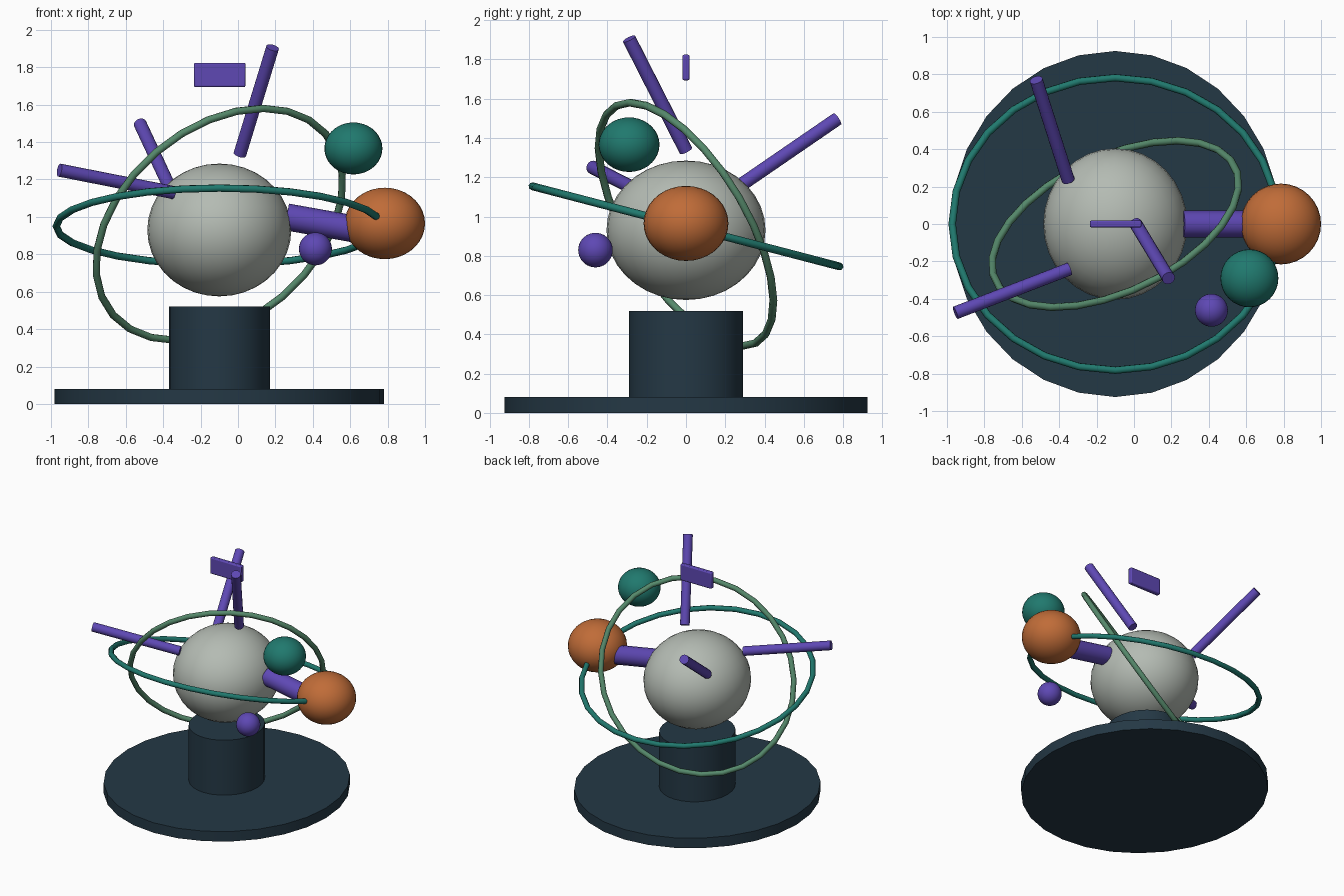
import bpy
import math
from mathutils import Vector

if "Cube" in bpy.data.objects:
    bpy.data.objects.remove(bpy.data.objects["Cube"])


def material(name, hex_code):
    def linear(c):
        return c / 12.92 if c <= 0.04045 else ((c + 0.055) / 1.055) ** 2.4
    rgb = [linear(int(hex_code[i:i + 2], 16) / 255) for i in (0, 2, 4)]
    mat = bpy.data.materials.new(name)
    mat.diffuse_color = (*rgb, 1)
    mat.use_nodes = True
    mat.node_tree.nodes["Principled BSDF"].inputs["Base Color"].default_value = mat.diffuse_color
    return mat


NAVY = material("dark navy", "243845")
GREY = material("pale grey", "B4BBB3")
ORANGE = material("burnt orange", "C06C38")
TEAL = material("teal", "20796E")
GREEN = material("sage green", "568A6C")
PURPLE = material("violet", "5E48B4")


def finish(name, mat, angle=40):
    ob = bpy.context.object
    ob.name = name
    ob.data.materials.append(mat)
    bpy.ops.object.transform_apply(location=False, rotation=False, scale=True)
    bpy.ops.object.shade_smooth_by_angle(angle=math.radians(angle))
    return ob


def ball(name, centre, radii, mat):
    bpy.ops.mesh.primitive_uv_sphere_add(segments=32, ring_count=18, radius=1, location=centre)
    bpy.context.object.scale = radii
    return finish(name, mat)


def drum(name, z0, z1, rx, ry, mat):
    bpy.ops.mesh.primitive_cylinder_add(vertices=28, radius=1, depth=z1 - z0,
                                        location=(-0.1, 0, (z0 + z1) / 2))
    bpy.context.object.scale = (rx, ry, 1)
    return finish(name, mat)


def rod(name, start, end, radius, mat):
    a, b = Vector(start), Vector(end)
    bpy.ops.mesh.primitive_cylinder_add(vertices=16, radius=radius, depth=(b - a).length,
                                        location=(a + b) / 2)
    bpy.context.object.rotation_euler = (b - a).to_track_quat('Z', 'Y').to_euler()
    return finish(name, mat)


def ring(name, centre, axis_a, axis_b, tube, mat, count=28, sides=8):
    """Tube swept round the ellipse centre + axis_a cos t + axis_b sin t."""
    c, a, b = Vector(centre), Vector(axis_a), Vector(axis_b)
    normal = a.cross(b).normalized()
    verts, faces = [], []
    for i in range(count):
        t = math.tau * i / count
        tangent = (b * math.cos(t) - a * math.sin(t)).normalized()
        outward = tangent.cross(normal)
        for j in range(sides):
            u = math.tau * j / sides
            verts.append(c + a * math.cos(t) + b * math.sin(t)
                         + tube * (outward * math.cos(u) + normal * math.sin(u)))
            i2, j2 = (i + 1) % count, (j + 1) % sides
            faces.append((i * sides + j, i2 * sides + j, i2 * sides + j2, i * sides + j2))
    mesh = bpy.data.meshes.new(name)
    mesh.from_pydata(verts, [], faces)
    ob = bpy.data.objects.new(name, mesh)
    bpy.context.collection.objects.link(ob)
    bpy.ops.object.select_all(action='DESELECT')
    bpy.context.view_layer.objects.active = ob
    ob.select_set(True)
    return finish(name, mat, 60)


# Stand
drum("base_disc", 0, 0.08, 0.88, 0.925, NAVY)
drum("column", 0.08, 0.52, 0.27, 0.29, NAVY)

# Balls
ball("core_sphere", (-0.1, 0, 0.93), (0.385, 0.405, 0.355), GREY)
ball("orange_sphere", (0.785, 0, 0.965), (0.215, 0.216, 0.191), ORANGE)
ball("teal_sphere", (0.617, -0.29, 1.366), (0.155, 0.155, 0.139), TEAL)
ball("violet_sphere", (0.414, -0.461, 0.829), (0.088, 0.088, 0.088), PURPLE)

# Orbit rings
ring("teal_ring", (-0.1, 0, 0.95), (0.872, 0, 0), (0, 0.782, -0.204), 0.02, TEAL)
ring("green_ring", (-0.1, 0, 0.96), (0.234, -0.285, 0.62), (0.617, 0.342, 0), 0.02, GREEN)

# Rods round the core
rod("left_rod", (-0.345, -0.24, 1.13), (-0.955, -0.475, 1.25), 0.035, PURPLE)
rod("back_rod", (-0.352, 0.235, 1.13), (-0.523, 0.77, 1.497), 0.035, PURPLE)
rod("top_rod", (0.01, 0, 1.335), (0.185, -0.29, 1.905), 0.035, PURPLE)
rod("side_arm", (0.26, 0, 1.0), (0.68, 0, 0.925), 0.072, PURPLE)

# Floating plate with softened corners
bpy.ops.mesh.primitive_cube_add(size=1, location=(-0.098, 0, 1.759))
bpy.context.object.scale = (0.276, 0.036, 0.13)
plate = finish("top_plate", PURPLE, 30)
bevel = plate.modifiers.new("soft_corners", 'BEVEL')
bevel.width = 0.008
bevel.segments = 2
